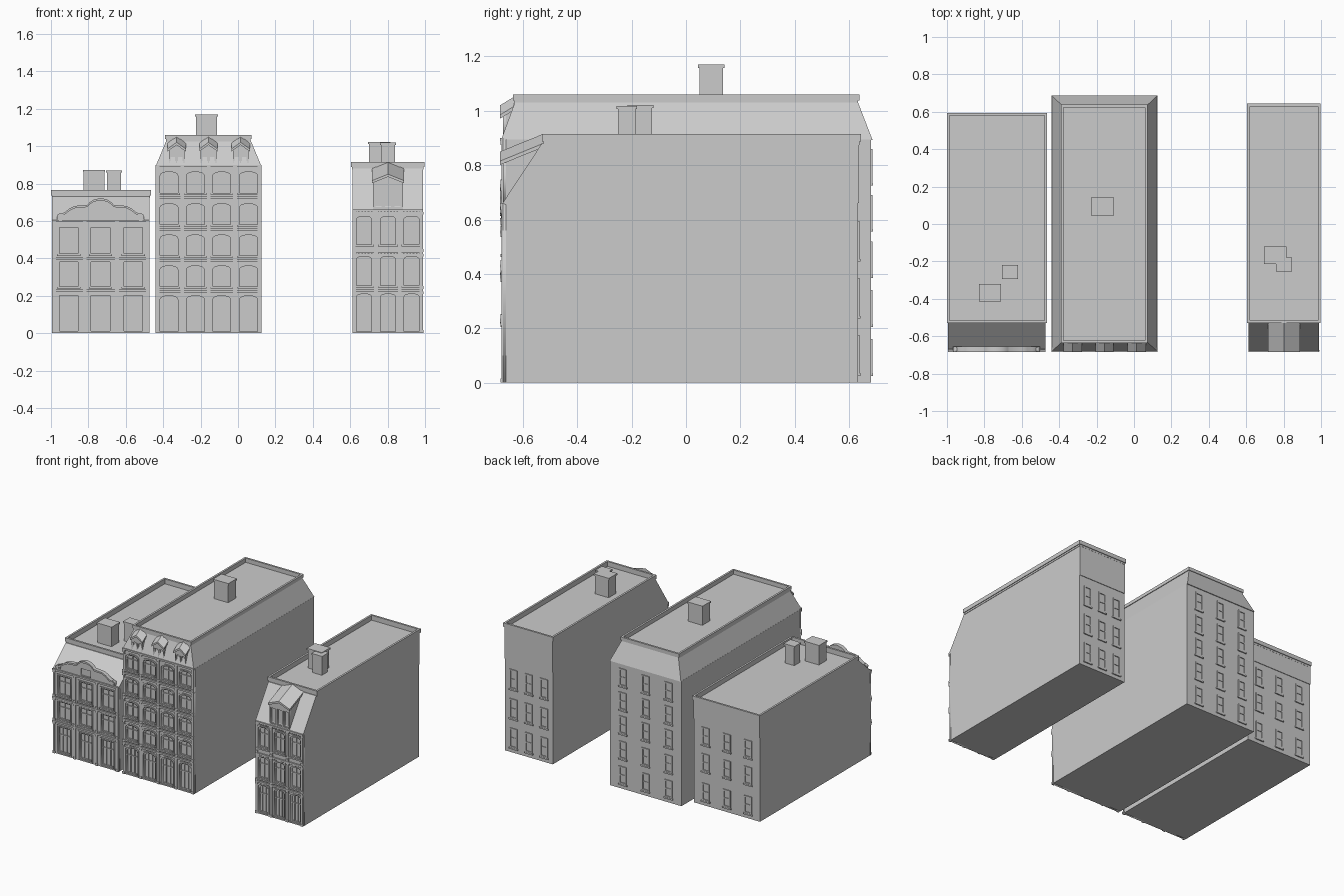
import bpy, bmesh, math

if "Cube" in bpy.data.objects:
    bpy.data.objects.remove(bpy.data.objects["Cube"])


def link(name, mesh):
    ob = bpy.data.objects.new(name, mesh)
    bpy.context.collection.objects.link(ob)
    return ob


def finish(name, bm):
    bmesh.ops.recalc_face_normals(bm, faces=bm.faces)
    me = bpy.data.meshes.new(name)
    bm.to_mesh(me)
    bm.free()
    return link(name, me)


def loft(name, a, b):
    """Solid between two matching outlines."""
    bm = bmesh.new()
    va, vb = [bm.verts.new(p) for p in a], [bm.verts.new(p) for p in b]
    bm.faces.new(va)
    bm.faces.new(vb[::-1])
    n = len(a)
    for i in range(n):
        j = (i + 1) % n
        bm.faces.new((va[i], vb[i], vb[j], va[j]))
    return finish(name, bm)


def boxes(name, items):
    """One object from many (x0, x1, y0, y1, z0, z1) boxes."""
    bm = bmesh.new()
    for x0, x1, y0, y1, z0, z1 in items:
        vs = bmesh.ops.create_cube(bm, size=1)['verts']
        for v in vs:
            v.co = (x0 if v.co.x < 0 else x1, y0 if v.co.y < 0 else y1, z0 if v.co.z < 0 else z1)
    return finish(name, bm)


def plate(name, loops, y0, y1):
    """Upright plate from (x, z) outlines; inner outlines become holes."""
    cu = bpy.data.curves.new(name, 'CURVE')
    cu.dimensions, cu.fill_mode, cu.extrude = '2D', 'BOTH', (y1 - y0) / 2
    for pts in loops:
        sp = cu.splines.new('POLY')
        sp.points.add(len(pts) - 1)
        for p, (x, z) in zip(sp.points, pts):
            p.co = (x, z, 0, 1)
        sp.use_cyclic_u = True
    tmp = bpy.data.objects.new(name, cu)
    me = bpy.data.meshes.new_from_object(tmp)
    bpy.data.objects.remove(tmp)
    for v in me.vertices:
        x, z, d = v.co
        v.co = (x, (y0 + y1) / 2 - d, z)
    return link(name, me)


def rect(x0, x1, z0, z1):
    return [(x0, z0), (x1, z0), (x1, z1), (x0, z1)]


def opening(xc, w, z0, z1, rise=0.0, inset=0.0):
    """Window outline with a shallow arched head."""
    h, z0, z1 = w / 2 - inset, z0 + inset, z1 - inset
    if not rise:
        return rect(xc - h, xc + h, z0, z1)
    arc = [(xc + h * math.cos(math.pi * i / 8), z1 - rise + rise * math.sin(math.pi * i / 8) ** 0.8)
           for i in range(9)]
    return [(xc - h, z0), (xc + h, z0)] + arc


GLASS, WALL, TRIM, FRONT = -0.662, -0.674, -0.679, -0.684


def facade(name, x0, x1, cols, floors, wins, w, rise, piers, dentils=False):
    """Street front: pierced wall, surrounds, frames, piers and string courses."""
    top = floors[-1]
    holes = [(c, a, b, r) for r, (a, b) in enumerate(wins) for c in cols]
    plate(name + "_front_wall", [rect(x0, x1, 0, top)] +
          [opening(c, w, a, b, rise) for c, a, b, _ in holes], WALL, GLASS + 0.002)
    trim, frame = [], []
    for c, a, b, _ in holes:
        trim += [opening(c, w, a, b, rise, -0.009), opening(c, w, a, b, rise)]
        frame += [opening(c, w, a, b, rise), opening(c, w, a, b, rise, 0.008)]
    plate(name + "_window_surrounds", trim, TRIM, WALL)
    plate(name + "_window_frames", frame, WALL + 0.004, GLASS)
    # mullions, transoms and sills
    bars, sills = [], []
    for i, (c, a, b, r) in enumerate(holes):
        h = w / 2
        zt = a + (b - a) * 0.68
        bars.append((c - h, c + h, WALL + 0.005, GLASS, zt - 0.003, zt + 0.003))
        for s in ((-w / 6, w / 6) if r == 0 else (0,)):
            bars.append((c + s - 0.003, c + s + 0.003, WALL + 0.005, GLASS, a, b - 0.003))
        if r:
            sills.append((c - h - 0.012, c + h + 0.012, FRONT + 0.001, WALL, a - 0.012, a - 0.002))
    boxes(name + "_window_bars", bars)
    boxes(name + "_window_sills", sills)
    # piers with bases and capitals per storey
    pil = []
    for p in piers:
        for f0, f1 in zip(floors, floors[1:]):
            pil += [(p - 0.007, p + 0.007, TRIM, WALL, f0, f1),
                    (p - 0.01, p + 0.01, FRONT + 0.002, WALL, f0, f0 + 0.016),
                    (p - 0.01, p + 0.01, FRONT + 0.002, WALL, f1 - 0.025, f1 - 0.012)]
    boxes(name + "_piers", pil)
    # string courses
    courses = [(x0, x1, FRONT, GLASS, f - 0.012, f) for f in floors[1:]]
    if dentils:
        n = 22
        for f in floors[2:]:
            courses += [(x0 + (x1 - x0) * (i + .25) / n, x0 + (x1 - x0) * (i + .75) / n,
                         FRONT + 0.002, WALL, f - 0.022, f - 0.012) for i in range(n)]
    boxes(name + "_string_courses", courses)


def back_windows(name, x0, x1, y, floors, h=0.125):
    items, w = [], 0.03
    for f in floors:
        for k in (0.18, 0.5, 0.82):
            c, a = x0 + (x1 - x0) * k, f + 0.035
            b = a + h
            items += [(c - w, c - w + 0.01, y, y + 0.006, a, b), (c + w - 0.01, c + w, y, y + 0.006, a, b),
                      (c - w, c + w, y, y + 0.006, b - 0.01, b), (c - w, c + w, y, y + 0.006, a, a + 0.01),
                      (c - w, c + w, y, y + 0.004, a + h / 2 - 0.004, a + h / 2 + 0.004),
                      (c - w - 0.005, c + w + 0.005, y, y + 0.008, a - 0.01, a)]
    boxes(name + "_back_windows", items)


def parapet(name, x0, x1, y0, y1, z0, z1, t=0.014):
    s, m = 0.005, z0 + 0.012
    items = []
    for o, a, b in ((s, z0, m), (0, m, z1)):
        items += [(x0 + o, x0 + t, y0 + o, y1 - o, a, b), (x1 - t, x1 - o, y0 + o, y1 - o, a, b),
                  (x0 + t, x1 - t, y1 - t, y1 - o, a, b), (x0 + t, x1 - t, y0 + o, y0 + t, a, b)]
    boxes(name + "_parapet", items)


def chimney(name, x0, x1, y0, y1, z0, z1):
    e = 0.005
    boxes(name, [(x0 + e, x1 - e, y0 + e, y1 - e, z0, z1 - 0.01), (x0, x1, y0, y1, z1 - 0.012, z1)])


def dormer(name, xc, w, y1, z0, ze, zr, dz, lights, lw, lz, rise=0.0):
    """Gabled dormer whose ridge climbs back to the flat roof."""
    h, y0, t, o = w / 2, WALL, 0.014, 0.007
    body = [(-h + o, z0), (h - o, z0), (h - o, ze), (0, zr - t), (-h + o, ze)]
    loft(name + "_body", [(xc + x, GLASS, z) for x, z in body],
         [(xc + x, y1, z + (dz if z > z0 else 0)) for x, z in body])
    roof = [(-h, ze - t), (0, zr - t), (h, ze - t), (h, ze), (0, zr), (-h, ze)]
    loft(name + "_roof", [(xc + x, FRONT, z) for x, z in roof], [(xc + x, y1, z + dz) for x, z in roof])
    plate(name + "_front", [[(xc + x, z) for x, z in body]] +
          [opening(xc + c, lw, lz[0], lz[1], rise) for c in lights], WALL, GLASS)
    tr = []
    for c in lights:
        tr += [opening(xc + c, lw, lz[0], lz[1], rise), opening(xc + c, lw, lz[0], lz[1], rise, 0.005)]
    plate(name + "_window_frames", tr, WALL + 0.004, GLASS)


def slope_body(name, x0, x1, y1, ze, zr):
    """Long house with a sloped front roof."""
    prof = [(GLASS, 0), (y1, 0), (y1, zr), (-0.53, zr), (-0.675, ze), (GLASS, ze - 0.005)]
    loft(name + "_body", [(x0, y, z) for y, z in prof], [(x1, y, z) for y, z in prof])
    boxes(name + "_upper_back_wall", [(x0, x1, y1, y1 + 0.004, ze, zr)])


# left house with scrolled gable
fl = [0, 0.235, 0.405, 0.605]
slope_body("left_house", -0.995, -0.472, 0.584, 0.6, 0.73)
facade("left_house", -0.995, -0.472, (-0.905, -0.735, -0.56), fl,
       [(0.012, 0.2), (0.25, 0.38), (0.425, 0.565)], 0.1, 0, (-0.984, -0.82, -0.647, -0.483))
back_windows("left_house", -0.995, -0.472, 0.584, (0, 0.21, 0.4))
parapet("left_house", -1.0, -0.465, -0.53, 0.594, 0.725, 0.765)
half = [(-.235, .6), (-.23, .632), (-.19, .647), (-.165, .667), (-.137, .68), (-.07, .686),
        (-.058, .7), (-.035, .715), (0, .722)]
out = [(x - 0.735, z) for x, z in half + [(-x, z) for x, z in half[-2::-1]]]
low = [(x, z - 0.012 if z > 0.61 else z) for x, z in out]
plate("scrolled_gable", [out, rect(-0.772, -0.698, 0.612, 0.66)], WALL, -0.655)
plate("scrolled_gable_edge", [out[1:-1] + low[-2:0:-1]], FRONT, WALL)
boxes("gable_window", [(-0.772, -0.698, -0.666, -0.656, 0.606, 0.662),
                       (-0.738, -0.732, -0.67, -0.666, 0.61, 0.66)])
for s in (-1, 1):
    for r, y in ((0.018, -0.68), (0.009, FRONT)):
        ring = [(-0.735 + s * 0.215 + r * math.cos(a * math.pi / 8), 0.622 + r * math.sin(a * math.pi / 8))
                for a in range(16)]
        plate("gable_scroll", [ring], y, -0.66)
chimney("left_house_chimney_large", -0.83, -0.71, -0.415, -0.32, 0.72, 0.873)
chimney("left_house_chimney_small", -0.705, -0.62, -0.295, -0.22, 0.72, 0.87)

# middle house with mansard roof
fl = [0, 0.23, 0.395, 0.56, 0.73, 0.9]
X0, X1 = -0.44, 0.125
boxes("middle_house_body", [(X0, X1, GLASS, 0.68, 0, 0.895)])
corners = lambda x0, x1, y0, y1, z: [(x0, y0, z), (x1, y0, z), (x1, y1, z), (x0, y1, z)]
loft("mansard_roof", corners(X0, X1, -0.68, 0.686, 0.893), corners(-0.383, 0.068, -0.63, 0.633, 1.03))
facade("middle_house", X0, X1, (-0.369, -0.228, -0.087, 0.056), fl,
       [(0.01, 0.2), (0.25, 0.36), (0.415, 0.525), (0.58, 0.692), (0.75, 0.862)], 0.096, 0.022,
       (-0.43, -0.298, -0.157, -0.016, 0.115))
back_windows("middle_house", X0, X1, 0.68, (0, 0.18, 0.36, 0.53, 0.7))
parapet("middle_house", -0.39, 0.073, -0.637, 0.638, 1.025, 1.06)
for x in (-0.328, -0.158, 0.014):
    dormer("mansard_dormer", x, 0.098, -0.625, 0.895, 0.985, 1.02, 0.036, (-0.02, 0.02), 0.034,
           (0.905, 0.965), 0.012)
chimney("middle_house_chimney", -0.23, -0.108, 0.045, 0.142, 1.02, 1.17)

# right house with central dormer
fl = [0, 0.235, 0.435, 0.66]
slope_body("right_house", 0.612, 0.99, 0.633, 0.66, 0.88)
facade("right_house", 0.612, 0.99, (0.674, 0.802, 0.928), fl,
       [(0.01, 0.21), (0.255, 0.41), (0.475, 0.625)], 0.082, 0.018,
       (0.621, 0.738, 0.865, 0.981), True)
back_windows("right_house", 0.612, 0.99, 0.633, (0, 0.21, 0.42), 0.14)
parapet("right_house", 0.605, 0.998, -0.53, 0.643, 0.875, 0.915)
dormer("right_house_dormer", 0.802, 0.172, -0.525, 0.655, 0.815, 0.85, 0.065, (-0.052, 0, 0.052), 0.042,
       (0.67, 0.785))
chimney("right_house_chimney_large", 0.695, 0.815, -0.215, -0.12, 0.87, 1.022)
chimney("right_house_chimney_small", 0.76, 0.845, -0.255, -0.18, 0.87, 1.018)
